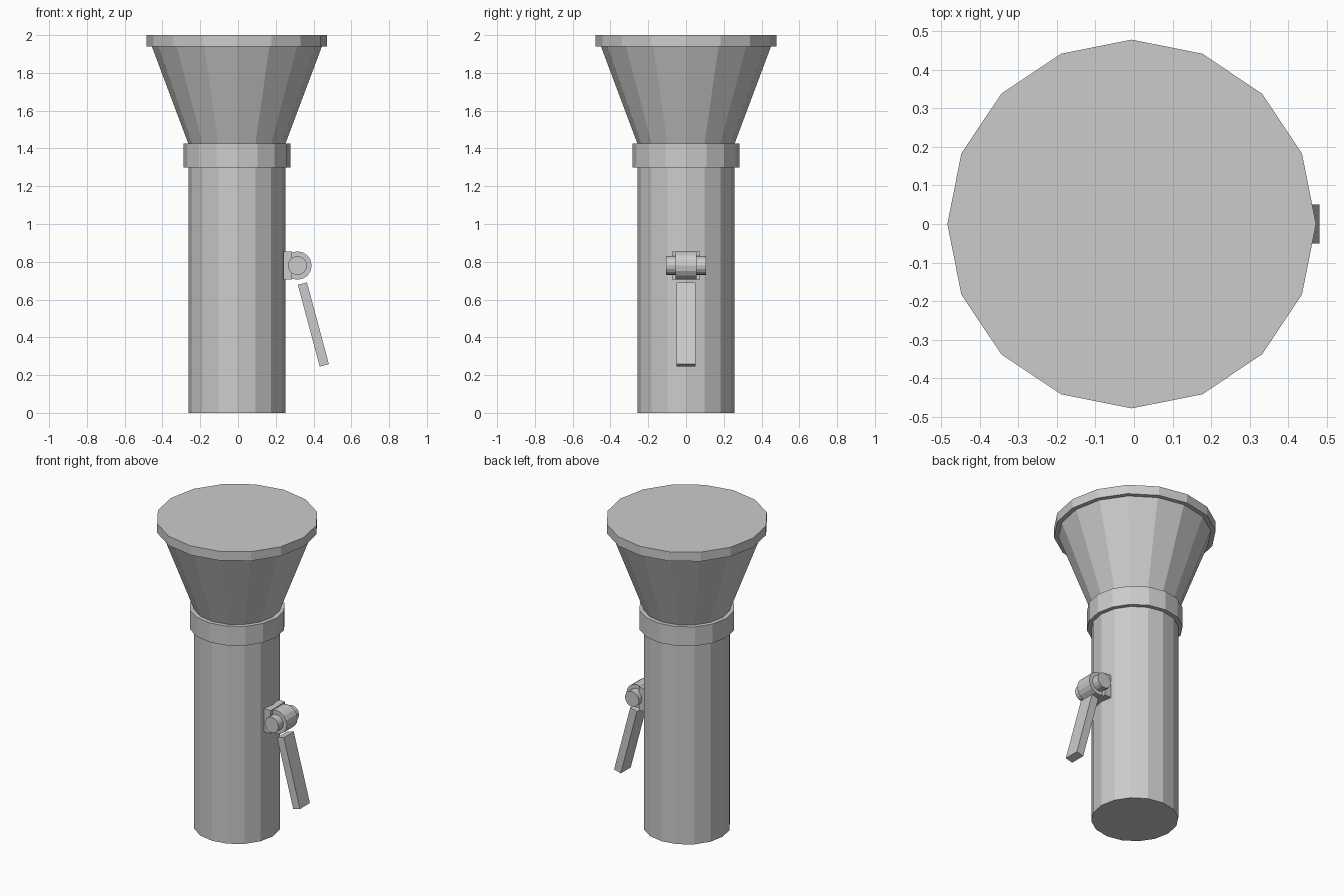
import bpy
import math

if "Cube" in bpy.data.objects:
    bpy.data.objects.remove(bpy.data.objects["Cube"])

CX = -0.006   # torch axis, so the whole model incl. lever is centred on x
SIDES = 16


def frustum(name, z0, z1, r0, r1):
    bpy.ops.mesh.primitive_cone_add(vertices=SIDES, radius1=r0, radius2=r1,
                                    depth=z1 - z0, location=(CX, 0, (z0 + z1) / 2))
    bpy.context.object.name = name


def cross_cylinder(name, radius, width, x, z):
    bpy.ops.mesh.primitive_cylinder_add(vertices=SIDES, radius=radius, depth=width,
                                        location=(x, 0, z), rotation=(math.pi / 2, 0, 0))
    bpy.context.object.name = name


def box(name, size, loc, tilt=0.0):
    bpy.ops.mesh.primitive_cube_add(size=1, location=loc, rotation=(0, tilt, 0))
    bpy.context.object.name = name
    bpy.context.object.scale = size


# Torch body, stacked from the bottom up
frustum("handle", 0.0, 1.30, 0.257, 0.257)
frustum("collar", 1.30, 1.425, 0.283, 0.283)
frustum("reflector_cone", 1.425, 1.94, 0.257, 0.45)
frustum("lens_rim", 1.94, 2.0, 0.478, 0.478)

# Hinge on the right side
box("hinge_block", (0.047, 0.15, 0.15), (0.2635, 0, 0.78))
cross_cylinder("hinge_knuckle", 0.075, 0.11, 0.315, 0.78)
cross_cylinder("hinge_pin", 0.05, 0.21, 0.315, 0.78)

# Lever hanging outward below the hinge
box("lever", (0.05, 0.102, 0.448), (0.399, 0, 0.468), math.radians(-15))
